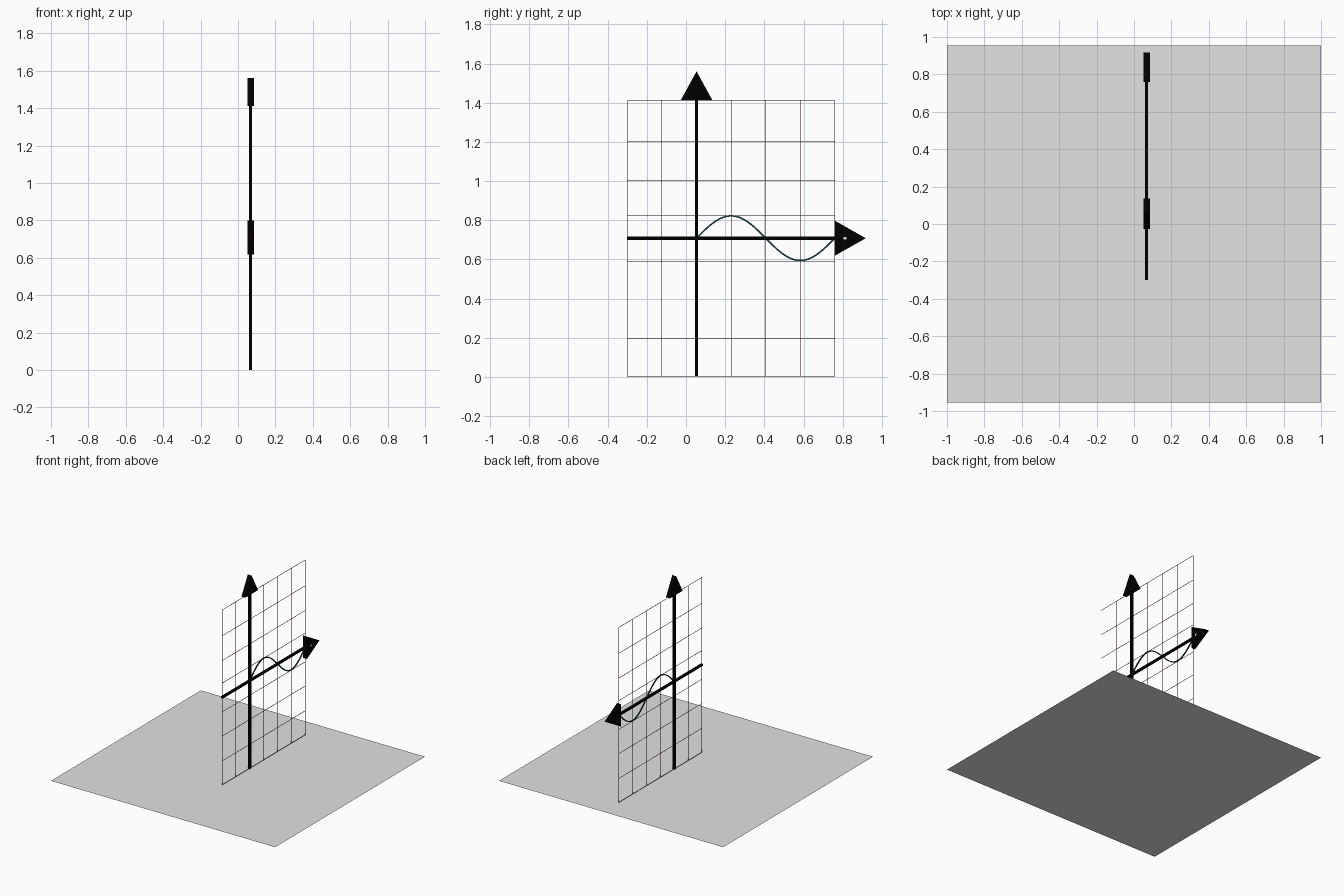
import bpy, math

if "Cube" in bpy.data.objects:
    bpy.data.objects.remove(bpy.data.objects["Cube"])

X = 0.067            # plane in which the graph stands
Y0, Y1 = -0.299, 0.759
ZTOP, ZMID, YMID = 1.412, 0.708, 0.054


def material(name, rgb):
    m = bpy.data.materials.new(name)
    m.diffuse_color = (*rgb, 1)
    m.use_nodes = True
    m.node_tree.nodes["Principled BSDF"].inputs["Base Color"].default_value = m.diffuse_color
    return m


GREY = material("light_grey", (0.76, 0.76, 0.76))
BLACK = material("black", (0.0, 0.0, 0.0))
RED = material("dark_red", (0.12, 0.003, 0.004))
TEAL = material("dark_teal", (0.012, 0.06, 0.065))
WHITE = material("white", (0.85, 0.85, 0.85))


def mesh_object(name, verts, faces, mat):
    me = bpy.data.meshes.new(name)
    me.from_pydata(verts, [], faces)
    me.materials.append(mat)
    ob = bpy.data.objects.new(name, me)
    bpy.context.collection.objects.link(ob)
    return ob


def prism(name, profile, depth, mat, x=X):
    """Extrude a counter-clockwise (y, z) profile along x."""
    n = len(profile)
    verts = [(x + s * depth / 2, y, z) for s in (-1, 1) for y, z in profile]
    faces = [tuple(reversed(range(n))), tuple(range(n, 2 * n))]
    faces += [(i, (i + 1) % n, (i + 1) % n + n, i + n) for i in range(n)]
    return mesh_object(name, verts, faces, mat)


def bar(name, ya, yb, za, zb, depth, mat, x=X):
    return prism(name, [(ya, za), (yb, za), (yb, zb), (ya, zb)], depth, mat, x)


# Floor sheet
mesh_object("floor_sheet", [(-1, -0.955, 0), (1, -0.955, 0),
                            (1, 0.955, 0), (-1, 0.955, 0)], [(0, 1, 2, 3)], GREY)

# Grid lines
W = 0.0012
for i in range(7):
    y = Y0 + (Y1 - Y0) * i / 6
    bar("grid_upright", y - W, y + W, 0.001, ZTOP, 2 * W, RED)
for z in (0.001 + W, 0.195, 0.395, 0.59, 0.822, 1.004, 1.203, ZTOP):
    bar("grid_crossbar", Y0, Y1, z - W, z + W, 2 * W, RED)

# Axes and flat arrowheads
T = 0.008
bar("vertical_axis", YMID - T, YMID + T, 0.001, ZTOP + 0.01, 2 * T, BLACK)
bar("horizontal_axis", Y0, Y1 + 0.01, ZMID - T, ZMID + T, 2 * T, BLACK)
prism("vertical_arrowhead", [(YMID - 0.081, ZTOP), (YMID + 0.081, ZTOP), (YMID, 1.56)], 0.035, BLACK)
prism("horizontal_arrowhead", [(Y1, ZMID - 0.09), (0.918, ZMID), (Y1, ZMID + 0.09)], 0.035, BLACK)

# Small light mark on the horizontal arrowhead
bar("arrowhead_mark", 0.804, 0.820, ZMID - 0.007, ZMID + 0.007, 0.002, WHITE, X + 0.018)

# Wave ribbon: one sine period, thickened along its normal
N, AMP, LEN, H, D = 64, 0.114, 0.706, 0.004, 0.004
lower, upper = [], []
for i in range(N + 1):
    t = 2 * math.pi * i / N
    y, z = YMID + LEN * i / N, ZMID + AMP * math.sin(t)
    slope = AMP * 2 * math.pi / LEN * math.cos(t)
    k = H / math.hypot(1, slope)
    lower.append((y + slope * k, z - k))
    upper.append((y - slope * k, z + k))
verts = [(X + s * D, y, z) for y, z in lower + upper for s in (-1, 1)]
faces = []
for i in range(N):
    a, b, c, d = 2 * i, 2 * i + 2, 2 * (N + 1 + i), 2 * (N + 2 + i)
    faces += [(a + 1, b + 1, d + 1, c + 1), (a, c, d, b), (a, b, b + 1, a + 1), (c, c + 1, d + 1, d)]
e, f = 2 * N, 2 * (2 * N + 1)
faces += [(0, 1, 2 * N + 3, 2 * N + 2), (e, f, f + 1, e + 1)]
mesh_object("wave_ribbon", verts, faces, TEAL)
